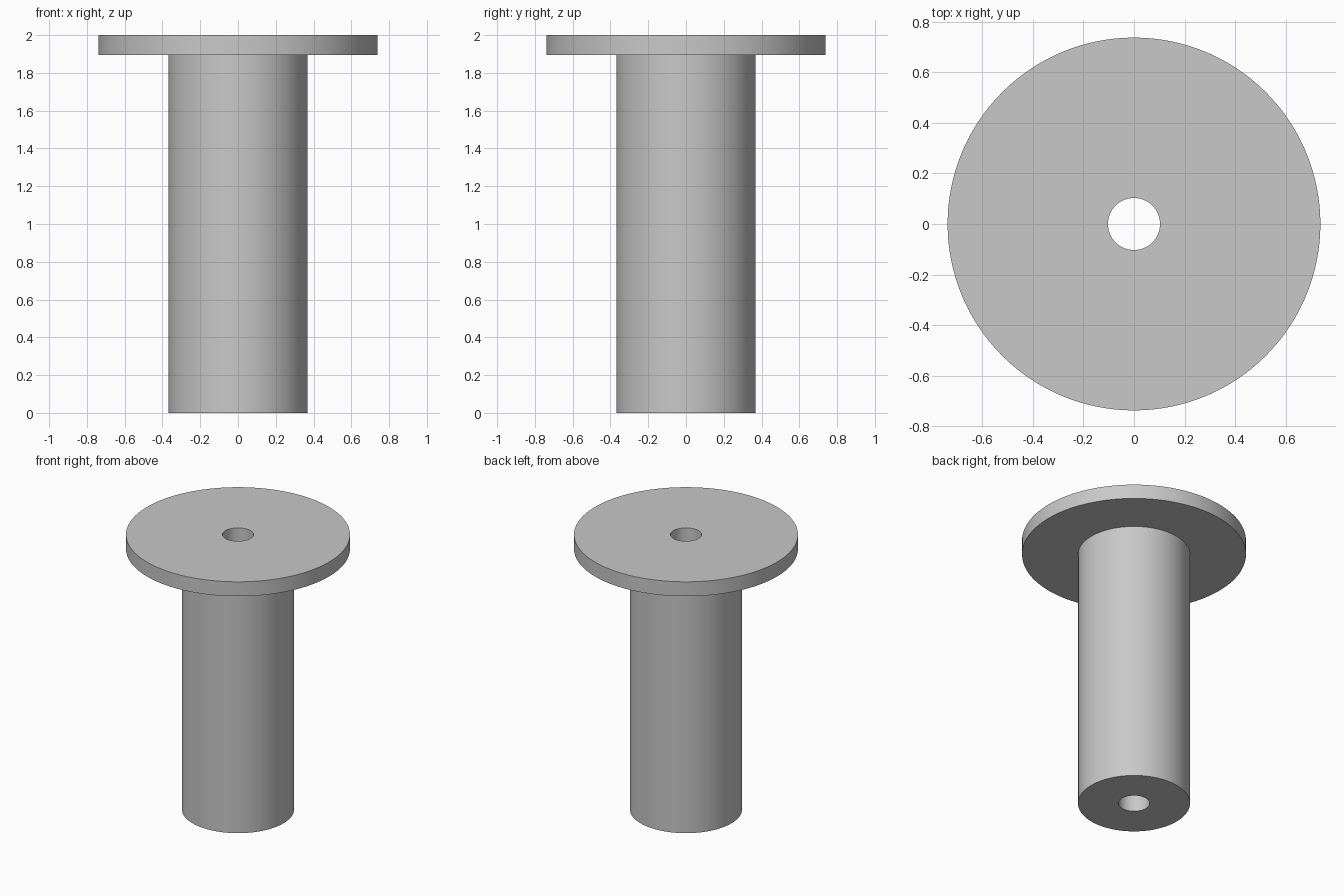
import bpy
import bmesh
from math import cos, sin, tau, radians

cube = bpy.data.objects.get("Cube")
if cube:
    bpy.data.objects.remove(cube, do_unlink=True)

SEGMENTS = 128
HEIGHT = 2.0
FLANGE_BOTTOM = 1.895
BORE_R, SHAFT_R, FLANGE_R = 0.103, 0.369, 0.738

# Plain grey material
grey = bpy.data.materials.new("plain_grey")
grey.use_nodes = True
colour = (0.58, 0.58, 0.58, 1)
grey.diffuse_color = colour
grey.node_tree.nodes["Principled BSDF"].inputs["Base Color"].default_value = colour


def lathe(name, profile, material):
    """Revolve a closed (radius, height) profile around z."""
    bm = bmesh.new()
    rings = []
    for r, z in profile:
        angles = [tau * i / SEGMENTS for i in range(SEGMENTS)]
        rings.append([bm.verts.new((r * cos(a), r * sin(a), z)) for a in angles])
    for k, low in enumerate(rings):
        high = rings[(k + 1) % len(rings)]
        for i in range(SEGMENTS):
            j = (i + 1) % SEGMENTS
            bm.faces.new((low[i], low[j], high[j], high[i]))
    bmesh.ops.recalc_face_normals(bm, faces=bm.faces)
    mesh = bpy.data.meshes.new(name)
    bm.to_mesh(mesh)
    bm.free()
    mesh.materials.append(material)
    obj = bpy.data.objects.new(name, mesh)
    bpy.context.collection.objects.link(obj)
    bpy.ops.object.select_all(action="DESELECT")
    obj.select_set(True)
    bpy.context.view_layer.objects.active = obj
    bpy.ops.object.shade_smooth_by_angle(angle=radians(30))
    return obj


# Shaft, top flange and through bore as one solid
lathe("flanged_sleeve", [
    (BORE_R, 0), (SHAFT_R, 0),
    (SHAFT_R, FLANGE_BOTTOM), (FLANGE_R, FLANGE_BOTTOM),
    (FLANGE_R, HEIGHT), (BORE_R, HEIGHT),
], grey)
